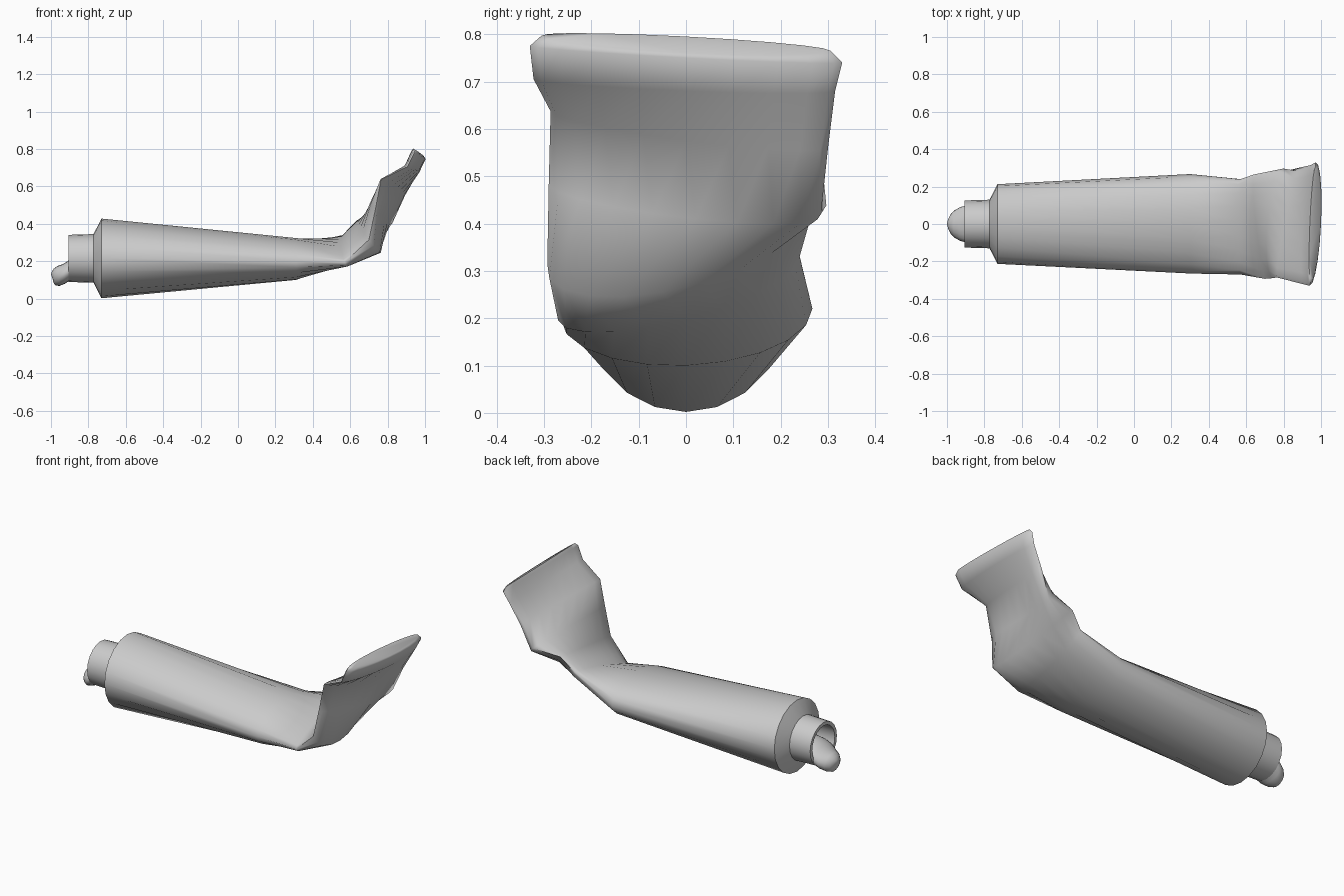
import bpy, bmesh, math
from mathutils import Vector

if "Cube" in bpy.data.objects:
    bpy.data.objects.remove(bpy.data.objects["Cube"])

SIDES = 20


def ring(left, right, top, bottom):
    """Closed cross-section through two side edges, a top and a bottom point."""
    l, r, t, b = map(Vector, (left, right, top, bottom))
    c = (l + r) / 2
    pts = []
    for i in range(SIDES):
        a = 2 * math.pi * i / SIDES
        s = math.sin(a)
        pts.append(c + (r - l) / 2 * math.cos(a) + ((t if s > 0 else b) - c) * abs(s))
    return pts


def circle(x, radius, z=0.215):
    return ring((x, -radius, z), (x, radius, z), (x, 0, z + radius), (x, 0, z - radius))


def loft(name, rings, cap_start=False, cap_end=False, angle=40):
    bm = bmesh.new()
    loops = [[bm.verts.new(p) for p in r] for r in rings]
    for a, b in zip(loops, loops[1:]):
        for i in range(SIDES):
            j = (i + 1) % SIDES
            bm.faces.new((a[i], a[j], b[j], b[i]))
    if cap_start:
        bm.faces.new(loops[0])
    if cap_end:
        bm.faces.new(loops[-1])
    bmesh.ops.recalc_face_normals(bm, faces=bm.faces)
    mesh = bpy.data.meshes.new(name)
    bm.to_mesh(mesh)
    bm.free()
    obj = bpy.data.objects.new(name, mesh)
    bpy.context.collection.objects.link(obj)
    bpy.ops.object.select_all(action='DESELECT')
    obj.select_set(True)
    bpy.context.view_layer.objects.active = obj
    bpy.ops.object.shade_smooth_by_angle(angle=math.radians(angle))
    return obj


# Squeezed tube body: round at the shoulder, folded up and crimped at the tail
loft("tube_body", [
    circle(-0.73, 0.213),
    ring((0.31, -0.265, 0.20), (0.30, 0.267, 0.22), (0.30, 0, 0.325), (0.31, 0, 0.10)),
    ring((0.57, -0.270, 0.195), (0.57, 0.24, 0.33), (0.55, 0.02, 0.30), (0.59, 0, 0.20)),
    ring((0.70, -0.293, 0.315), (0.65, 0.25, 0.41), (0.645, 0.07, 0.395), (0.76, -0.05, 0.255)),
    ring((0.735, -0.29, 0.48), (0.82, 0.285, 0.42), (0.72, 0.08, 0.505), (0.80, 0.02, 0.41)),
    ring((0.765, -0.286, 0.637), (0.88, 0.30, 0.56), (0.805, 0, 0.615), (0.865, 0, 0.575)),
    ring((0.905, -0.322, 0.705), (0.945, 0.315, 0.68), (0.90, 0, 0.71), (0.965, 0, 0.68)),
    ring((0.94, -0.33, 0.775), (0.972, 0.33, 0.74), (0.93, 0, 0.78), (1.0, 0, 0.75)),
    ring((0.945, -0.305, 0.797), (0.97, 0.305, 0.765), (0.94, 0, 0.795), (0.995, 0, 0.76)),
], cap_end=True, angle=75)

# Shoulder cone and hollow neck
loft("shoulder_and_neck", [
    circle(x, r) for x, r in (
        (-0.73, 0.213), (-0.77, 0.135), (-0.772, 0.13),
        (-0.905, 0.126), (-0.905, 0.106), (-0.78, 0.104))
], cap_end=True, angle=30)

# Drooping blob of paste in the mouth
loft("paste", [
    ring((x, -w, (zt + zb) / 2), (x, w, (zt + zb) / 2), (x - 0.005, 0, zt), (x + 0.005, 0, zb))
    for x, w, zt, zb in (
        (-0.79, 0.09, 0.24, 0.13), (-0.86, 0.098, 0.225, 0.115),
        (-0.90, 0.098, 0.205, 0.10), (-0.93, 0.09, 0.185, 0.08),
        (-0.96, 0.073, 0.175, 0.068), (-0.98, 0.052, 0.16, 0.07),
        (-0.99, 0.033, 0.145, 0.082), (-0.995, 0.012, 0.13, 0.10))
], cap_start=True, cap_end=True, angle=60)
